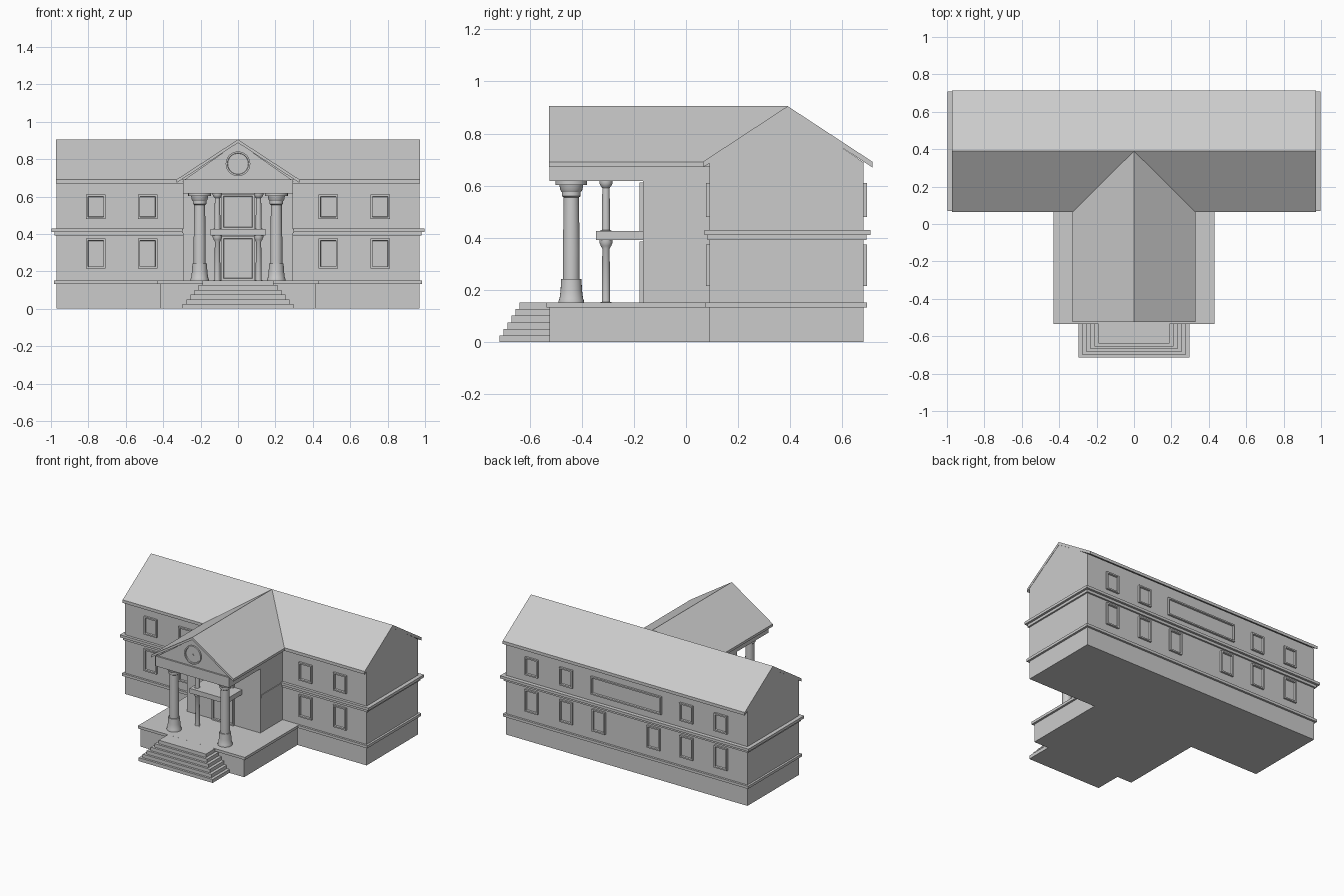
import bpy, bmesh, math
from mathutils import Vector

if "Cube" in bpy.data.objects:
    bpy.data.objects.remove(bpy.data.objects["Cube"])


def finish(name, bm, smooth=False):
    bmesh.ops.recalc_face_normals(bm, faces=bm.faces)
    me = bpy.data.meshes.new(name)
    bm.to_mesh(me)
    bm.free()
    ob = bpy.data.objects.new(name, me)
    bpy.context.collection.objects.link(ob)
    if smooth:
        bpy.ops.object.select_all(action='DESELECT')
        ob.select_set(True)
        bpy.context.view_layer.objects.active = ob
        bpy.ops.object.shade_smooth_by_angle(angle=math.radians(35))
    return ob


def prism(name, pts, axis, a, b):
    """Extrude a 2D outline along x (outline in y,z), y (x,z) or z (x,y)."""
    bm = bmesh.new()
    place = {'x': lambda p: (a, *p), 'y': lambda p: (p[0], a, p[1]), 'z': lambda p: (*p, a)}[axis]
    face = bm.faces.new([bm.verts.new(place(p)) for p in pts])
    ext = bmesh.ops.extrude_face_region(bm, geom=[face])
    move = Vector([(b - a) * (axis == k) for k in 'xyz'])
    bmesh.ops.translate(bm, vec=move, verts=[v for v in ext['geom'] if isinstance(v, bmesh.types.BMVert)])
    return finish(name, bm)


def box(name, x0, x1, y0, y1, z0, z1):
    return prism(name, [(x0, y0), (x1, y0), (x1, y1), (x0, y1)], 'z', z0, z1)


def panel(name, x, w, z0, z1, y, out, rim=0.01, depth=0.012):
    """Framed panel on a wall at y; out is the facing direction (-1 front, +1 back)."""
    bm = bmesh.new()
    yf = y + out * 0.014
    corners = [(x - w, z0), (x + w, z0), (x + w, z1), (x - w, z1)]
    rings = []
    for inset, yy in ((0, y - out * 0.01), (0, yf), (rim, yf), (rim + 0.002, yf - out * depth)):
        rings.append([bm.verts.new((cx + math.copysign(inset, x - cx), yy,
                                    cz + (inset if cz == z0 else -inset))) for cx, cz in corners])
    for r, s in zip(rings, rings[1:]):
        for i in range(4):
            j = (i + 1) % 4
            bm.faces.new((r[i], r[j], s[j], s[i]))
    bm.faces.new(rings[-1])
    bm.faces.new(rings[0])
    return finish(name, bm)


def lathe(name, profile, x, y, z=0.0, n=24):
    bm = bmesh.new()
    rings = [[bm.verts.new((x + r * math.cos(2 * math.pi * i / n), y + r * math.sin(2 * math.pi * i / n), z + h))
              for i in range(n)] for r, h in profile]
    for a, b in zip(rings, rings[1:]):
        for i in range(n):
            j = (i + 1) % n
            bm.faces.new((a[i], a[j], b[j], b[i]))
    bm.faces.new(rings[0])
    bm.faces.new(rings[-1])
    return finish(name, bm, True)


# Main wing walls and its gabled roof slab
prism("main_walls", [(0.09, 0), (0.68, 0), (0.68, 0.69), (0.39, 0.89), (0.09, 0.69)], 'x', -0.97, 0.97)
prism("main_roof", [(0.065, 0.67), (0.065, 0.692), (0.39, 0.905), (0.715, 0.692), (0.715, 0.67),
                    (0.39, 0.883)], 'x', -0.972, 0.972)

# String courses around the main wing
box("plinth_band", -0.985, 0.985, 0.075, 0.695, 0.133, 0.152)
for s, nm in ((-1, "left"), (1, "right")):
    for k, (e, za, zb) in enumerate(((0.012, 0.392, 0.411), (0.028, 0.411, 0.43))):
        x0, x1 = sorted((s * 0.28, s * (0.97 + e)))
        box(f"floor_band_{nm}_{k}", x0, x1, 0.09 - e * 0.7, 0.68 + e, za, zb)
for k, (e, za, zb) in enumerate(((0.012, 0.392, 0.411), (0.028, 0.411, 0.43))):
    box(f"floor_band_back_{k}", -0.29, 0.29, 0.6, 0.68 + e, za, zb)

# Front and back windows
for z0, z1, row in ((0.215, 0.375, "lower"), (0.48, 0.61, "upper")):
    for x in (-0.76, -0.483, 0.483, 0.76):
        panel(f"front_window_{row}", x, 0.052, z0, z1, 0.09, -1)
        panel(f"back_window_{row}", x, 0.052, z0, z1, 0.68, 1)
for x in (-0.22, 0.22):
    panel("back_window_lower", x, 0.052, 0.215, 0.375, 0.68, 1)
panel("back_long_window", 0, 0.283, 0.48, 0.61, 0.68, 1)

# Terrace and pyramid steps
box("terrace", -0.415, 0.415, -0.523, 0.1, 0, 0.133)
box("terrace_slab", -0.43, 0.43, -0.535, 0.1, 0.133, 0.152)
for i in range(6):
    w, y = 0.297 - 0.0215 * i, -0.715 + 0.0152 * i
    box(f"step_{i}", -w, w, y, -0.5, 0.0253 * i, 0.0253 * (i + 1))

# Projecting entrance bay, door and balcony
box("entrance_bay", -0.295, 0.295, -0.165, 0.1, 0.15, 0.62)
box("bay_band", -0.3, 0.3, -0.16, 0.1, 0.405, 0.425)
panel("entrance_door", 0, 0.087, 0.152, 0.385, -0.165, -1)
panel("balcony_door", 0, 0.087, 0.425, 0.612, -0.165, -1)
box("balcony", -0.148, 0.148, -0.345, -0.16, 0.392, 0.427)

# Portico entablature, pediment and roof (runs back into the main ridge)
box("entablature", -0.295, 0.295, -0.523, 0.1, 0.617, 0.69)
prism("pediment", [(-0.3, 0.68), (0.3, 0.68), (0, 0.89)], 'y', -0.512, 0.3)
prism("portico_roof", [(-0.33, 0.672), (-0.33, 0.69), (0, 0.905), (0.33, 0.69), (0.33, 0.672),
                       (0, 0.887)], 'y', -0.525, 0.389)

# Round ornament in the pediment: raised rim, dished face, small hub
dial = lathe("round_dial", [(0.066, 0), (0.066, 0.02), (0.057, 0.02), (0.055, 0.013), (0.007, 0.013),
                            (0.007, 0.018)], 0, 0, n=32)
dial.rotation_euler = (math.pi / 2, 0, 0)
dial.location = (0, -0.504, 0.775)

# Large front columns and slim two-tier balcony columns
big = [(0.049, 0.15), (0.049, 0.158), (0.045, 0.168), (0.041, 0.2), (0.039, 0.242), (0.032, 0.242),
       (0.032, 0.36), (0.029, 0.555), (0.036, 0.56), (0.036, 0.575), (0.042, 0.583), (0.046, 0.603),
       (0.061, 0.603), (0.061, 0.618)]
slim = [(0.022, 0), (0.022, 0.01), (0.016, 0.018), (0.014, 0.86), (0.02, 0.9), (0.025, 0.95), (0.025, 1)]
for x in (-0.205, 0.205):
    lathe("front_column", big, x, -0.44)
for x in (-0.11, 0.11):
    for z, h, nm in ((0.15, 0.243, "lower"), (0.426, 0.192, "upper")):
        lathe(f"balcony_column_{nm}", [(r, t * h) for r, t in slim], x, -0.307, z, 20)
